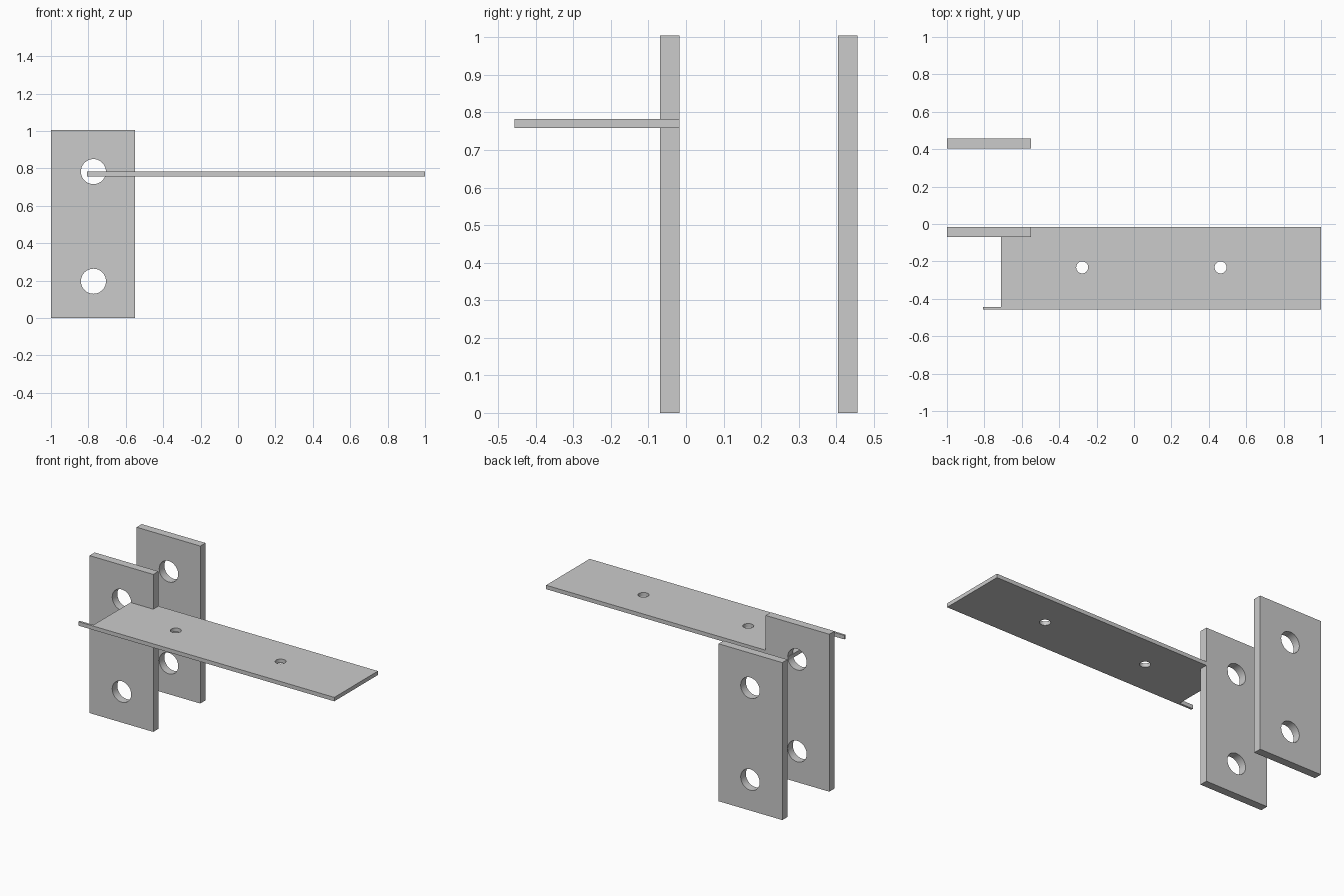
import bpy, bmesh
from math import cos, sin, tau
from mathutils import Matrix, Vector

if "Cube" in bpy.data.objects:
    bpy.data.objects.remove(bpy.data.objects["Cube"])


def drilled_plate(name, outline, holes, thickness, matrix):
    """Flat outline with round holes, extruded along local z."""
    bm = bmesh.new()
    loops = [outline]
    for cx, cy, r in holes:
        loops.append([(cx + r * cos(tau * i / 40), cy + r * sin(tau * i / 40))
                      for i in range(40)])
    edges = []
    for loop in loops:
        vs = [bm.verts.new((x, y, 0)) for x, y in loop]
        edges += [bm.edges.new((vs[i - 1], vs[i])) for i in range(len(vs))]
    bmesh.ops.triangle_fill(bm, edges=edges, use_beauty=True, use_dissolve=False)
    ext = bmesh.ops.extrude_face_region(bm, geom=bm.faces[:], use_keep_orig=True)
    top = [g for g in ext["geom"] if isinstance(g, bmesh.types.BMVert)]
    bmesh.ops.translate(bm, verts=top, vec=(0, 0, thickness))
    bm.transform(matrix)
    bmesh.ops.recalc_face_normals(bm, faces=bm.faces[:])
    me = bpy.data.meshes.new(name)
    bm.to_mesh(me)
    bm.free()
    ob = bpy.data.objects.new(name, me)
    bpy.context.collection.objects.link(ob)
    bpy.context.view_layer.objects.active = ob
    bpy.ops.object.select_all(action='DESELECT')
    ob.select_set(True)
    bpy.ops.object.shade_smooth_by_angle()
    return ob


# Two upright mounting plates (local y becomes world z)
upright = Matrix(((1, 0, 0, 0), (0, 0, 1, 0), (0, 1, 0, 0), (0, 0, 0, 1)))
for name, y in (("front_mounting_plate", -0.069), ("back_mounting_plate", 0.405)):
    drilled_plate(name, [(-1, 0), (-0.55, 0), (-0.55, 1.005), (-1, 1.005)],
                  [(-0.773, 0.197, 0.067), (-0.773, 0.783, 0.067)],
                  0.052, Matrix.Translation(Vector((0, y, 0))) @ upright)

# Horizontal shelf with a thin tongue along its front edge
drilled_plate("shelf_arm",
              [(-0.808, -0.457), (1, -0.457), (1, -0.017), (-0.71, -0.017),
               (-0.71, -0.443), (-0.808, -0.443)],
              [(-0.277, -0.232, 0.032), (0.463, -0.232, 0.032)],
              0.025, Matrix.Translation(Vector((0, 0, 0.758))))
